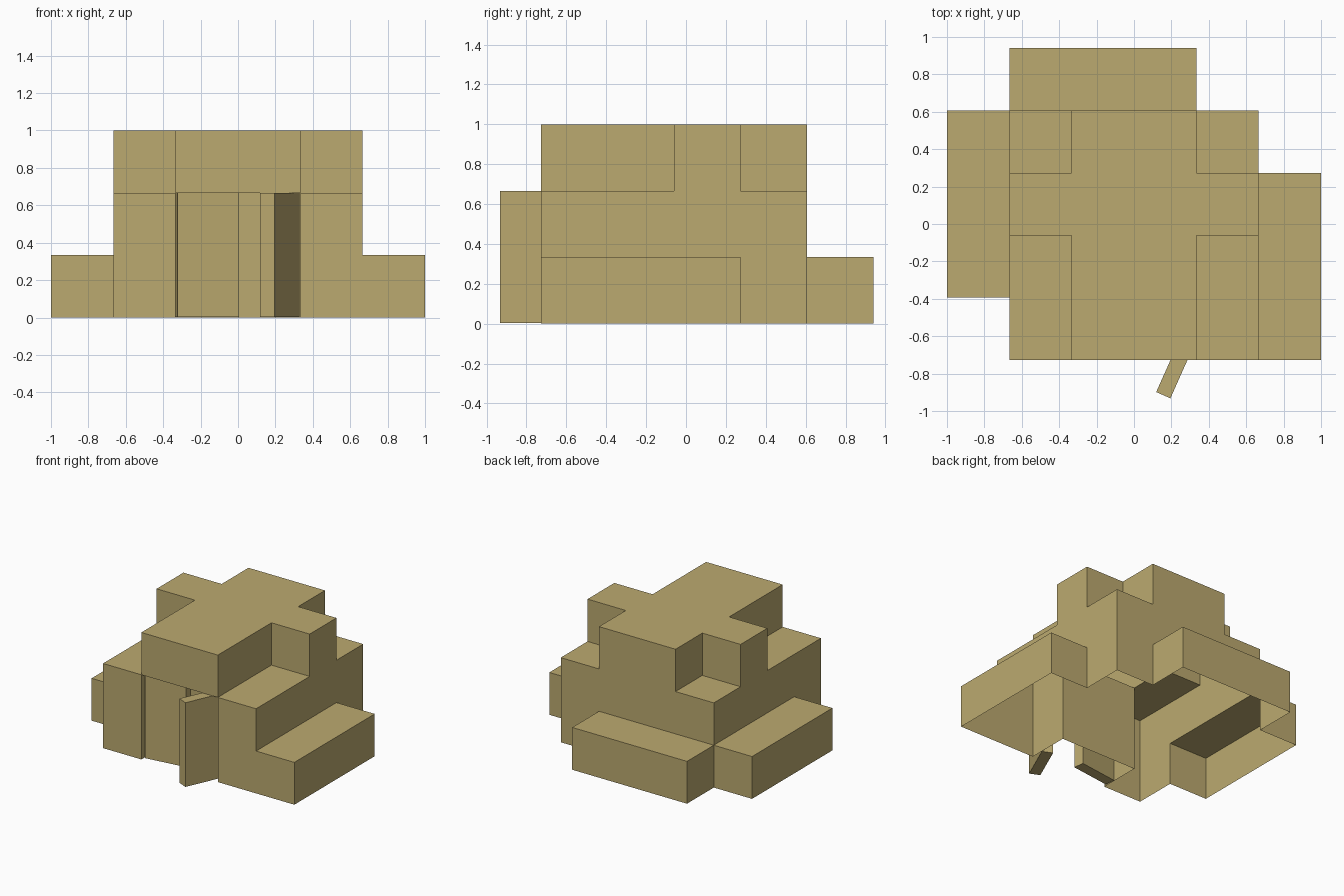
import bpy, bmesh, math
from math import radians
from mathutils import Matrix, Vector

if "Cube" in bpy.data.objects:
    bpy.data.objects.remove(bpy.data.objects["Cube"])

S = 1 / 3                       # block size
ORIGIN = Vector((-1, -0.727, 0))

mat = bpy.data.materials.new("sandy_yellow")
mat.diffuse_color = (0.50, 0.40, 0.16, 1)
mat.use_nodes = True
mat.node_tree.nodes["Principled BSDF"].inputs["Base Color"].default_value = mat.diffuse_color


def finish(bm, name):
    me = bpy.data.meshes.new(name)
    bm.to_mesh(me)
    bm.free()
    me.materials.append(mat)
    ob = bpy.data.objects.new(name, me)
    bpy.context.collection.objects.link(ob)
    return ob


def cells(xs, ys, zs):
    return {(i, j, k) for i in range(*xs) for j in range(*ys) for k in range(*zs)}


# Blocks of the hut, in whole-block coordinates
solid = cells((1, 5), (0, 4), (0, 2))        # main walls
solid |= cells((2, 4), (0, 4), (2, 3))       # roof ridge
solid |= cells((1, 5), (2, 3), (2, 3))       # roof cross arm
solid |= cells((0, 1), (1, 4), (0, 1))       # left ledge
solid |= cells((5, 6), (0, 3), (0, 1))       # right ledge
solid |= cells((1, 4), (4, 5), (0, 1))       # back ledge
solid -= cells((2, 4), (0, 1), (0, 2))       # doorway recess

# Thin outer skin, open underneath
bm = bmesh.new()
for c in solid:
    for axis in range(3):
        for sign in (-1, 1):
            n = list(c)
            n[axis] += sign
            if tuple(n) in solid or n[2] < 0:
                continue
            corners = []
            for a, b in ((0, 0), (1, 0), (1, 1), (0, 1)):
                p = Vector(c)
                p[axis] += sign > 0
                p[(axis + 1) % 3] += a
                p[(axis + 2) % 3] += b
                corners.append(bm.verts.new(p * S + ORIGIN))
            bm.faces.new(corners if sign > 0 else corners[::-1])
bmesh.ops.remove_doubles(bm, verts=bm.verts, dist=1e-4)
bmesh.ops.dissolve_limit(bm, angle_limit=radians(1), verts=bm.verts, edges=bm.edges)
finish(bm, "hut_shell")


# Door leaves: slabs hinged at the recess sides
def door(name, hinge, side, angle):
    length, thick, height = 0.33, 0.083, 0.663
    bm = bmesh.new()
    bmesh.ops.create_cube(bm, size=1, matrix=Matrix.Translation(
        (-side * length / 2, -thick / 2, height / 2 + 0.003))
        @ Matrix.Diagonal((length, thick, height, 1)))
    ob = finish(bm, name)
    ob.location = (*hinge, 0)
    ob.rotation_euler.z = radians(angle)


door("left_door", (-0.333, -0.617), -1, 7.5)
# open leaf: swung outwards, its outer face turned into the doorway
door("right_door", (0.253, -0.597), 1, 66)
